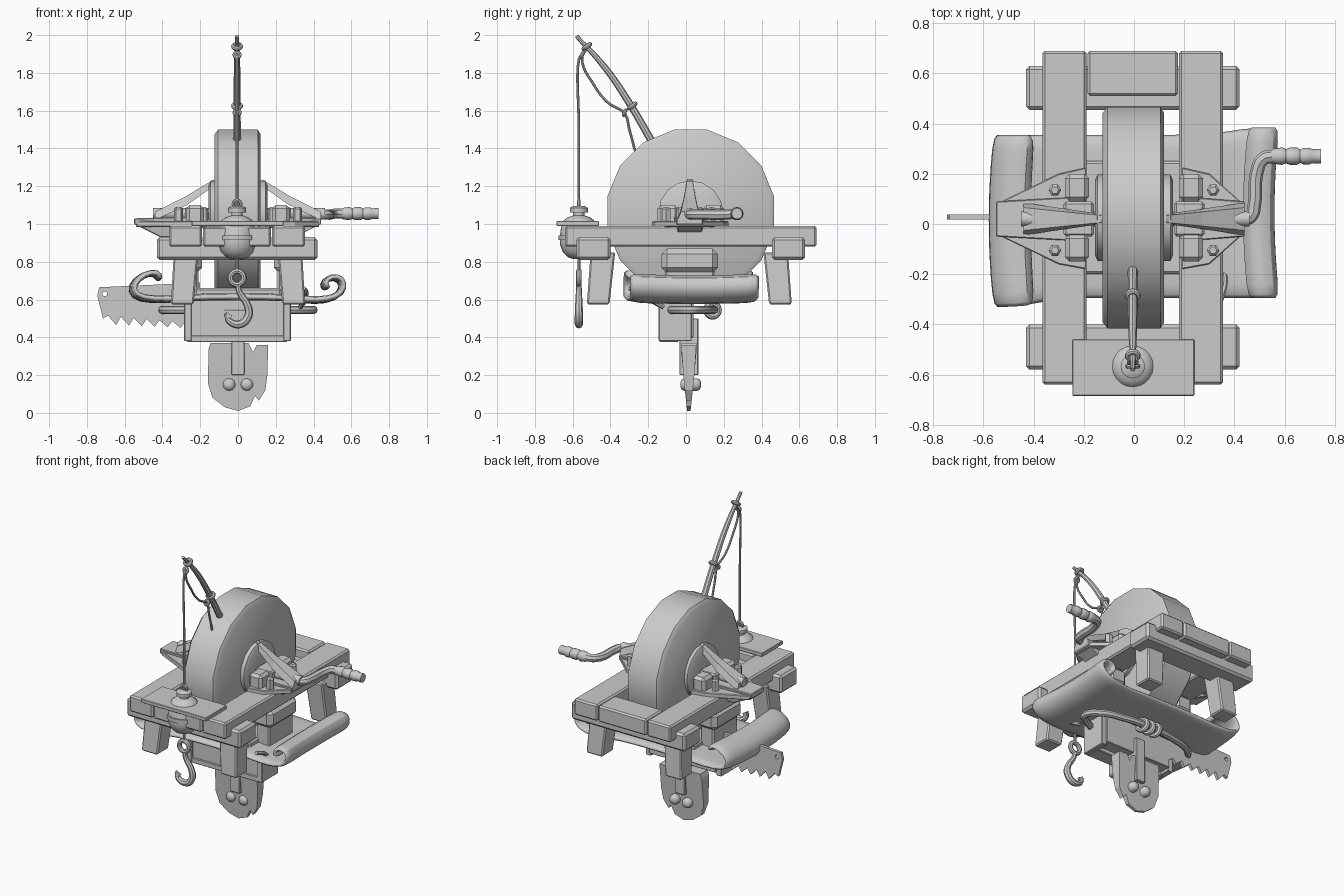
import bpy, bmesh, math
from mathutils import Vector, Matrix

if "Cube" in bpy.data.objects:
    bpy.data.objects.remove(bpy.data.objects["Cube"])


def finish(name, bm, bevel=0.0, smooth=False):
    bmesh.ops.recalc_face_normals(bm, faces=bm.faces)
    me = bpy.data.meshes.new(name)
    bm.to_mesh(me)
    bm.free()
    ob = bpy.data.objects.new(name, me)
    bpy.context.collection.objects.link(ob)
    if bevel:
        m = ob.modifiers.new("bevel", 'BEVEL')
        m.width, m.segments = bevel, 1
    if smooth:
        shade(ob)
    return ob


def shade(ob, angle=40):
    bpy.ops.object.select_all(action='DESELECT')
    ob.select_set(True)
    bpy.context.view_layer.objects.active = ob
    bpy.ops.object.shade_smooth_by_angle(angle=math.radians(angle))


def loft(name, rings, bevel=0.0, smooth=False):
    """Skin closed rings of equal length and cap both ends."""
    bm = bmesh.new()
    vs = [[bm.verts.new(p) for p in r] for r in rings]
    n = len(vs[0])
    for a, b in zip(vs, vs[1:]):
        for i in range(n):
            bm.faces.new((a[i], a[(i + 1) % n], b[(i + 1) % n], b[i]))
    bm.faces.new(vs[0])
    bm.faces.new(vs[-1])
    return finish(name, bm, bevel, smooth)


def rect(x0, x1, y0, y1, z):
    return [(x0, y0, z), (x1, y0, z), (x1, y1, z), (x0, y1, z)]


def box(name, x0, x1, y0, y1, z0, z1, bevel=0.01):
    return loft(name, [rect(x0, x1, y0, y1, z0), rect(x0, x1, y0, y1, z1)], bevel)


def lathe(name, prof, centre, axis='Z', n=16, smooth=True, turn=0.0):
    """Profile of (distance along axis, radius)."""
    rings = []
    for h, r in prof:
        ring = []
        for i in range(n):
            a = 2 * math.pi * i / n + turn
            c, s = r * math.cos(a), r * math.sin(a)
            p = (c, s, h) if axis == 'Z' else (h, c, s) if axis == 'X' else (c, h, s)
            ring.append(Vector(p) + Vector(centre))
        rings.append(ring)
    return loft(name, rings, 0, smooth)


def tube(name, pts, r, radii=None, cyclic=False):
    cu = bpy.data.curves.new(name, 'CURVE')
    cu.dimensions, cu.bevel_depth, cu.bevel_resolution = '3D', r, 2
    cu.resolution_u, cu.use_fill_caps = 6, True
    sp = cu.splines.new('BEZIER')
    sp.bezier_points.add(len(pts) - 1)
    for i, (bp, p) in enumerate(zip(sp.bezier_points, pts)):
        bp.co = p
        bp.handle_left_type = bp.handle_right_type = 'AUTO'
        bp.radius = radii[i] if radii else 1
    sp.use_cyclic_u = cyclic
    ob = bpy.data.objects.new(name, cu)
    bpy.context.collection.objects.link(ob)
    bpy.ops.object.select_all(action='DESELECT')
    ob.select_set(True)
    bpy.context.view_layer.objects.active = ob
    bpy.ops.object.convert(target='MESH')
    shade(bpy.context.object)


def ring(name, centre, R, r, rot=(0, 0, 0)):
    bpy.ops.mesh.primitive_torus_add(major_radius=R, minor_radius=r, major_segments=16,
                                     minor_segments=8, location=centre, rotation=rot)
    bpy.context.object.name = name
    shade(bpy.context.object)


# Timber frame: rails, cross beams, end boards and splayed legs
for s, side in ((-1, "left"), (1, "right")):
    x0, x1 = (-0.365, -0.19) if s < 0 else (0.18, 0.355)
    box(side + "_rail", x0, x1, -0.64, 0.69, 0.88, 0.99)
    for y, end in ((-0.44, "front"), (0.475, "back")):
        t = 1 if y > 0 else -1
        xa, xb, ya, yb = s * 0.275, s * 0.295, y, y + t * 0.025
        loft(f"{end}_{side}_leg",
             [rect(xb - .06, xb + .06, yb - .06, yb + .06, 0.575),
              rect(xa - .065, xa + .065, ya - .065, ya + .065, 0.85)], 0.008)
box("front_cross_beam", -0.43, 0.42, -0.58, -0.40, 0.81, 0.93, 0.014)
box("back_cross_beam", -0.43, 0.42, 0.455, 0.63, 0.81, 0.93, 0.014)
box("front_board", -0.185, 0.175, -0.64, -0.46, 0.88, 0.985)
box("back_board", -0.185, 0.175, 0.51, 0.69, 0.88, 0.99)
box("front_plate", -0.245, 0.24, -0.685, -0.46, 0.99, 1.015, 0.003)

# Grinding wheel and hub
C = (0, 0.025, 1.058)
lathe("grinding_wheel", [(-.125, .425), (-.105, .45), (.105, .45), (.12, .425)], C, 'X', 16, True, math.pi / 16)
lathe("wheel_hub", [(-.155, .15), (-.145, .172), (.145, .172), (.155, .15)], C, 'X', 16)
lathe("axle", [(-.45, .03), (.46, .03)], (0, .02, 1.055), 'X', 12)

# Bearing mounts on both sides of the wheel
for s, side, tip in ((-1, "left", 0.55), (1, "right", 0.44)):
    plate = [(.19, -.18), (.30, -.16), (tip - .01, -.045), (tip - .01, .085), (.30, .2), (.19, .225)]
    loft(side + "_bearing_plate", [[(s * x, y, z) for x, y in plate] for z in (.985, 1.015)], 0.004)
    arm = [(.20, .93, .06), (tip - .14, .93, .06), (tip, 1.0, .07), (tip, 1.03, .07), (.20, 1.04, .09)]
    loft(side + "_bearing_arm", [[(s * x, .02 + k * w, z) for x, z, w in arm] for k in (-1, 1)], 0.004)
    for y in (-.095, .145):
        box(side + "_bearing_block", *sorted((s * .18, s * .275)), y - .055, y + .055, .98, 1.10, 0.018)
        lathe(side + "_bolt", [(1.01, .025), (1.08, .025), (1.09, .015)], (s * .315, y - .01, 0), n=6, smooth=False)
    box(side + "_axle_cradle", *sorted((s * .16, s * .28)), -.05, .09, .98, 1.09)
    brace = [(.13, 1.20, 1.235, .02), (.27, 1.10, 1.15, .04), (.44, 1.02, 1.065, .065)]
    loft(side + "_sloping_brace", [[(s * x, .02 - w, a), (s * x, .02 + w, a),
         (s * x, .02 + w * .7, b), (s * x, .02 - w * .7, b)] for x, a, b, w in brace])
    # Padded supports hanging between the frame and the leather
    box(side + "_hanging_pad", *sorted((s * .19, s * .335)), -.13, .17, .74, .87, 0.03)
    box(side + "_hanging_strap", *sorted((s * .21, s * .31)), -.11, .15, .61, .76)
box("wheel_trough", -.23, .23, -.2, .25, .62, .66)

# Crank handle
tube("crank_arm", [(.43, .02, 1.05), (.465, .03, 1.05), (.48, .08, 1.05), (.49, .21, 1.05),
                   (.515, .26, 1.055), (.56, .27, 1.055)], 0.027)
lathe("crank_grip", [(.54, .022), (.555, .03), (.59, .035), (.605, .028), (.62, .034), (.65, .034),
                     (.662, .027), (.675, .033), (.70, .033), (.71, .028), (.745, .029)], (0, .27, 1.055), 'X', 12)

# Leather sheet with rolled ends
prof = [(-.41, .70), (-.425, .75), (-.50, .735), (-.56, .68), (-.55, .62), (-.46, .60), (-.3, .605), (-.2, .615),
        (.2, .615), (.3, .605), (.42, .595), (.52, .61), (.565, .66), (.55, .715), (.49, .725), (.45, .685), (.48, .655)]
bm = bmesh.new()
rows = []
for j in range(7):
    t = j / 6
    row = []
    for i, (x, z) in enumerate(prof):
        e = min(1, max(0, (abs(x) - .3) / .15))
        y0, y1 = (-.30 - .035 * e, .36) if x < 0 else (-.30, .36 + .03 * e)
        w = .02 * e * (2 * t - 1) ** 2 - .012 * e
        row.append(bm.verts.new((x + w, y0 + (y1 - y0) * t, z + w * .5)))
    rows.append(row)
for a, b in zip(rows, rows[1:]):
    for i in range(len(prof) - 1):
        bm.faces.new((a[i], a[i + 1], b[i + 1], b[i]))
ob = finish("rolled_leather", bm)
m = ob.modifiers.new("thickness", 'SOLIDIFY')
m.thickness, m.offset = 0.038, 0
m = ob.modifiers.new("round", 'SUBSURF')
m.levels = m.render_levels = 1
shade(ob, 60)

# Rope loop with knots beneath the sheet
loop = [(.40 * math.cos(a), .02 + .13 * math.sin(a), .545) for a in [k * math.pi / 6 for k in range(12)]]
tube("rope_loop", loop, 0.022, cyclic=True)
for x in (-.05, .0, .05):
    ring("rope_knot", (x, .14, .545), .035, .017, (0, math.pi / 2, .3))
tube("rope_end", [(.33, -.12, .56), (.355, -.19, .6), (.36, -.24, .64), (.345, -.30, .66)], 0.013)

# Tool box
box("tool_box", -.25, .25, -.13, .04, .40, .60, 0.004)
for x in (-.265, .26):
    box("tool_box_post", x - .02, x + .02, -.145, .03, .38, .59, 0.004)
box("tool_box_ledge", -.27, .26, -.14, -.04, .375, .41, 0.004)

# Hanging blade with chipped edge, rib and rivets
edge = [(-.145, .37), (-.155, .34), (-.16, .16), (-.135, .08), (-.07, .03), (0, .01), (.065, .035), (.09, .09),
        (.11, .065), (.145, .12), (.155, .2), (.16, .36), (.10, .36), (.08, .32), (.055, .37)]
edge = [(.0 + x, z) for x, z in edge]
loft("hanging_blade", [[(x, .015 + k * (.008 + .032 * min(1, z / .3)), z) for x, z in edge] for k in (-1, 1)])
box("blade_rib", -.035, .035, -.035, .065, .20, .5, 0.004)
for x in (-.047, .047):
    lathe("blade_rivet", [(-.04, .012), (-.033, .026), (-.02, .033), (.05, .033), (.063, .026), (.07, .012)],
          (x, .01, .15), 'Y', 12)

# Saw with a toothed lower edge
saw = [(-.2, .60), (-.2, .69), (-.735, .665), (-.745, .62), (-.715, .50)]
for k in range(7):
    x = -.70 + k * .068
    saw += [(x + .012, .515 - k * .006), (x + .055, .465 - k * .003)]
ob = loft("saw_blade", [[(x, y, z) for x, z in saw] for y in (.018, .038)])
cut = lathe("saw_hole_cutter", [(-.1, .013), (.1, .013)], (-.705, .03, .63), 'Y', 10)
cut.hide_render = True
cut.hide_set(True)
m = ob.modifiers.new("hole", 'BOOLEAN')
m.object, m.solver = cut, 'EXACT'

# Curved pole with lashings, slack cord and hanging line
Y = -.567
tube("pole", [(-.005, -.15, 1.38), (-.005, -.20, 1.47), (-.005, -.30, 1.64), (-.005, -.43, 1.83), (-.005, -.58, 1.995)],
     0.02, [1.05, 1.0, .95, .85, .5])
for y, z in ((-.285, 1.625), (-.525, 1.94)):
    ring("pole_lashing", (-.005, y, z), .02, .012, (math.radians(35), 0, 0))
for y, z in ((-.325, 1.59), (-.55, 1.895)):
    ring("cord_knot", (-.005, y, z), .014, .01, (math.radians(70), 0, 0))
tube("slack_cord", [(-.005, -.525, 1.93), (-.005, -.55, 1.88), (-.005, -.49, 1.74), (-.005, -.41, 1.64), (-.005, -.325, 1.585),
                    (-.005, -.30, 1.50), (-.005, -.265, 1.37)], 0.007)
tube("hanging_line", [(-.005, -.55, 1.90), (-.005, Y, 1.87), (-.005, Y, 1.5), (-.005, Y, 1.08)], 0.007)

# Round float through the front plate
lathe("float", [(.815, .03), (.825, .06), (.85, .085), (.89, .10), (.915, .1), (.915, .108), (.94, .108), (.94, .1),
                (.98, .095), (1.02, .08), (1.035, .06), (1.045, .03), (1.06, .03), (1.062, .048), (1.085, .048),
                (1.095, .03)], (-.005, Y, 0), n=20)
ring("float_eye", (-.005, Y, 1.105), .02, .009, (math.pi / 2, 0, 0))

# Iron hook
tube("hook_line", [(-.005, Y, .83), (-.005, Y, .75)], 0.008)
ring("hook_eye", (-.005, Y, .715), .036, .015, (math.pi / 2, 0, 0))
tube("hook", [(x, Y, z) for x, z in ((0, .68), (.005, .645), (.05, .57), (.055, .515), (.01, .47), (-.045, .485),
                                     (-.07, .525))], 0.02, [.7, .8, 1, 1.1, 1.1, .9, .25])
loft("hook_barb", [[(-.065, Y + d, .535), (-.05, Y + d, .49), (-.03, Y + d, .515)] for d in (-.008, .008)])
